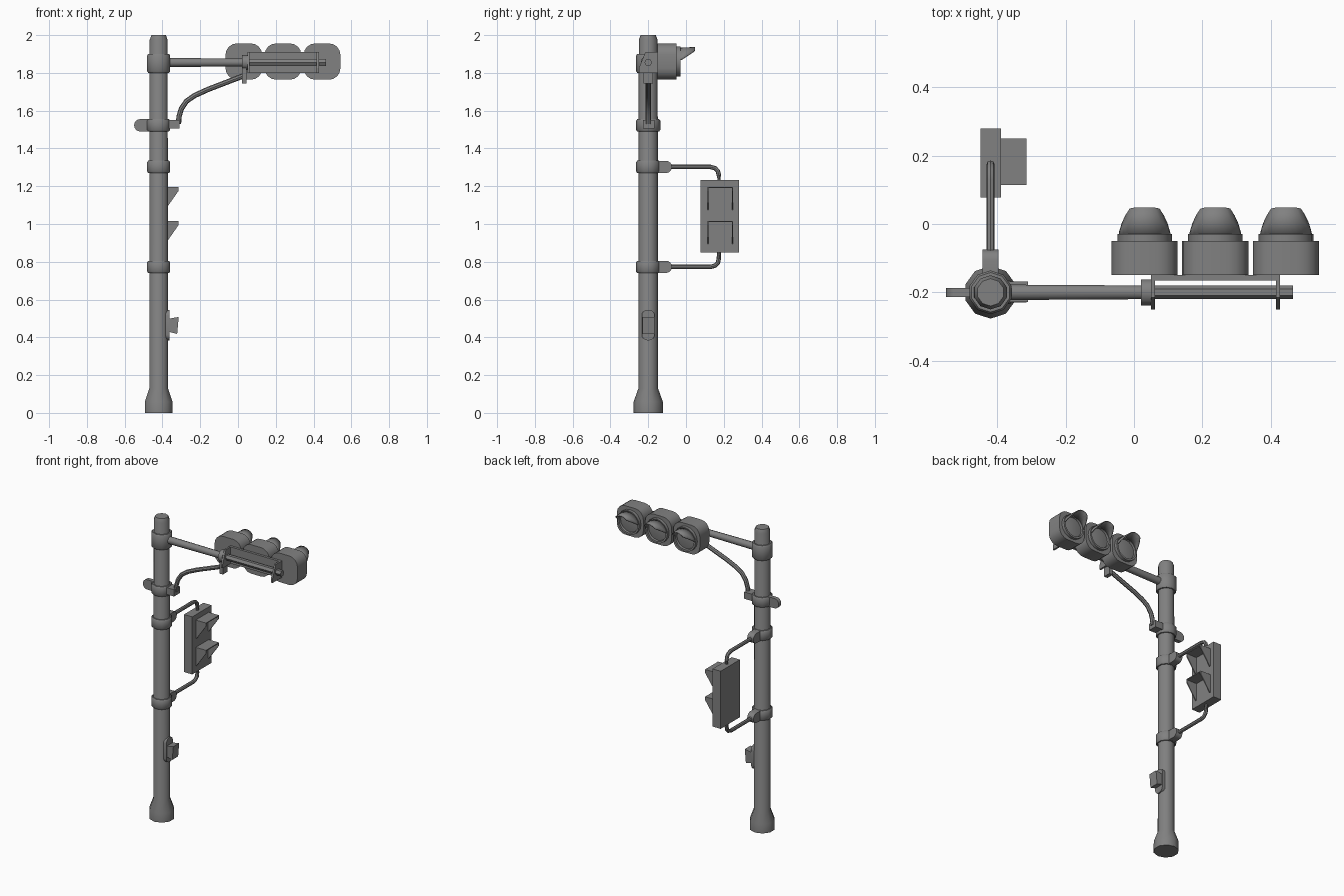
import bpy, bmesh, math
from mathutils import Vector

if "Cube" in bpy.data.objects:
    bpy.data.objects.remove(bpy.data.objects["Cube"], do_unlink=True)

GREY = (0.22, 0.22, 0.22, 1)
mat = bpy.data.materials.new("grey metal")
mat.use_nodes = True
mat.diffuse_color = GREY
mat.node_tree.nodes["Principled BSDF"].inputs["Base Color"].default_value = GREY

PX, PY = -0.42, -0.2          # pole centre
ARM_Z = 1.855


def place(axis, a, b, h):
    """Put a 2D point (a, b) at height h along the given axis."""
    return {"x": (h, a, b), "y": (a, h, b), "z": (a, b, h)}[axis]


def finish(name, bm, smooth=True):
    bmesh.ops.recalc_face_normals(bm, faces=bm.faces)
    me = bpy.data.meshes.new(name)
    bm.to_mesh(me)
    bm.free()
    ob = bpy.data.objects.new(name, me)
    bpy.context.collection.objects.link(ob)
    me.materials.append(mat)
    if smooth:
        bpy.ops.object.select_all(action="DESELECT")
        ob.select_set(True)
        bpy.context.view_layer.objects.active = ob
        bpy.ops.object.shade_smooth_by_angle(angle=math.radians(40))
    return ob


def loft(name, rings, smooth=True):
    """Skin a list of equal-length rings and cap both ends."""
    bm = bmesh.new()
    loops = [[bm.verts.new(p) for p in ring] for ring in rings]
    n = len(loops[0])
    for lo, hi in zip(loops, loops[1:]):
        for i in range(n):
            j = (i + 1) % n
            bm.faces.new((lo[i], lo[j], hi[j], hi[i]))
    bm.faces.new(loops[0])
    bm.faces.new(loops[-1])
    return finish(name, bm, smooth)


def prism(name, axis, outline, lo, hi, smooth=False):
    return loft(name, [[place(axis, a, b, h) for a, b in outline] for h in (lo, hi)], smooth)


def revolve(name, axis, centre, profile, sides=10, phase=math.pi / 2):
    turn = [phase + math.tau * i / sides for i in range(sides)]
    return loft(name, [[place(axis, centre[0] + r * math.cos(t), centre[1] + r * math.sin(t), h)
                        for t in turn] for r, h in profile])


def rounded(a0, a1, b0, b1, r, steps=4):
    """Outline of a rectangle with round corners."""
    pts = []
    corners = [(a1 - r, b1 - r), (a0 + r, b1 - r), (a0 + r, b0 + r), (a1 - r, b0 + r)]
    for q, (ca, cb) in enumerate(corners):
        for s in range(steps + 1):
            t = (q + s / steps) * math.pi / 2
            pts.append((ca + r * math.cos(t), cb + r * math.sin(t)))
    return pts


def box(name, x, y, z):
    return prism(name, "z", [(x[0], y[0]), (x[1], y[0]), (x[1], y[1]), (x[0], y[1])], *z)


def pipe(name, points, radius, sides=8):
    """Round tube along a path."""
    pts = [Vector(p) for p in points]
    rings = []
    for i, p in enumerate(pts):
        d = (pts[min(i + 1, len(pts) - 1)] - pts[max(i - 1, 0)]).normalized()
        u = d.cross(Vector((0, 1, 0)) if abs(d.y) < 1e-4 else Vector((1, 0, 0))).normalized()
        v = d.cross(u)
        rings.append([p + radius * (u * math.cos(math.tau * k / sides) +
                                    v * math.sin(math.tau * k / sides)) for k in range(sides)])
    return loft(name, rings)


# Pole with flared foot, and its clamp bands
revolve("pole", "z", (PX, PY), [(0.077, 0), (0.077, 0.06), (0.052, 0.13), (0.05, 1.975), (0.04, 2)])
for name, lo, hi in (("arm_band", 1.8, 1.9), ("brace_band", 1.49, 1.555),
                     ("upper_band", 1.27, 1.335), ("lower_band", 0.74, 0.805)):
    revolve(name, "z", (PX, PY), [(0.058, lo), (0.064, lo + 0.008), (0.064, hi - 0.008), (0.058, hi)])

# Rounded clamp tabs
prism("brace_band_tab", "y", rounded(-0.55, PX, 1.49, 1.555, 0.032), PY - 0.013, PY + 0.013, True)
for name, z in (("upper_band_tab", 1.302), ("lower_band_tab", 0.773)):
    prism(name, "x", rounded(PY, -0.075, z - 0.032, z + 0.032, 0.03), PX - 0.023, PX + 0.023, True)

# Mast arm, thinner end rail and collar
revolve("mast_arm", "x", (PY, ARM_Z), [(0.024, PX), (0.021, 0.03)], 10)
revolve("mast_rail", "x", (PY, ARM_Z), [(0.02, 0.02), (0.02, 0.465)], 6, 0)
revolve("arm_collar", "x", (PY, ARM_Z), [(0.04, 0.02), (0.04, 0.05)], 10)
box("collar_lug", (0.02, 0.046), (PY - 0.025, PY + 0.025), (1.745, 1.84))

# Curved brace and its pole bracket
pipe("brace", [(PX + dx, PY, z) for dx, z in ((0.105, 1.53), (0.108, 1.57), (0.12, 1.61), (0.147, 1.65),
                                              (0.19, 1.68), (0.26, 1.712), (0.45, 1.785))], 0.014)
box("brace_bracket", (PX + 0.04, -0.31), (PY - 0.028, PY + 0.032), (1.505, 1.55))

# U-shaped head bracket with chamfered end plates
box("head_bracket", (0.05, 0.428), (-0.166, -0.15), (1.8, 1.91))
plate = [(-0.155, 1.8), (-0.25, 1.8), (-0.25, 1.825), (-0.215, 1.91), (-0.155, 1.91)]
for name, x in (("bracket_inner_plate", 0.05), ("bracket_outer_plate", 0.416)):
    prism(name, "x", plate, x, x + 0.012)

# Three signal heads with lens rings and peaked visors
for i, x in enumerate((0.031, 0.238, 0.445), 1):
    c = (x, 1.86)
    prism(f"signal_head_{i}", "y", rounded(x - 0.097, x + 0.097, 1.764, 1.956, 0.06), -0.15, -0.05, True)
    revolve(f"lens_ring_{i}", "y", c, [(0.08, -0.052), (0.08, -0.03), (0.068, -0.03),
                                       (0.066, -0.044), (0.03, -0.038)], 16)
    bm = bmesh.new()
    rows = []
    for k in range(13):
        t = math.radians(6 + 14 * k)
        reach = 0.083 * min(1, 1.3 * math.sin(t))
        rows.append([bm.verts.new((x + 0.074 * math.cos(t) * (1 - 2 * f * reach), -0.035 + reach * f,
                                   1.86 + 0.07 * math.sin(t) * (1 + 0.06 * f))) for f in (0, 0.5, 1)])
    for p, q in zip(rows, rows[1:]):
        for j in (0, 1):
            bm.faces.new((p[j], p[j + 1], q[j + 1], q[j]))
    visor = finish(f"visor_{i}", bm)
    thick = visor.modifiers.new("thickness", "SOLIDIFY")
    thick.thickness, thick.offset = 0.006, 0

# Crossing signal box and its two bent support pipes
box("crossing_box", (-0.45, -0.39), (0.077, 0.28), (0.85, 1.232))
for name, z, s in (("upper_support", 1.302, -1), ("lower_support", 0.773, 1)):
    pipe(name, [(PX, -0.11, z), (PX, 0.13, z), (PX, 0.155, z + s * 0.007),
                (PX, 0.169, z + s * 0.022), (PX, 0.174, z + s * 0.045), (PX, 0.174, z + s * 0.09)], 0.012)

# Open wedge hoods: top plate and two tapered cheeks
for name, top in (("upper", 1.197), ("lower", 1.016)):
    box(f"{name}_hood_top", (-0.392, -0.315), (0.114, 0.25), (top - 0.006, top))
    cheek = [(-0.392, top), (-0.315, top), (-0.315, top - 0.022), (-0.385, top - 0.122), (-0.392, top - 0.122)]
    for side, y in (("front", 0.114), ("back", 0.244)):
        prism(f"{name}_hood_{side}_cheek", "y", cheek, y, y + 0.006)

# Push button unit
prism("button_plate", "x", rounded(PY - 0.034, PY + 0.034, 0.384, 0.546, 0.03), -0.39, -0.362, True)
prism("button_housing", "y", [(-0.37, 0.43), (-0.322, 0.418), (-0.314, 0.508), (-0.37, 0.498)],
      PY - 0.03, PY + 0.032)
